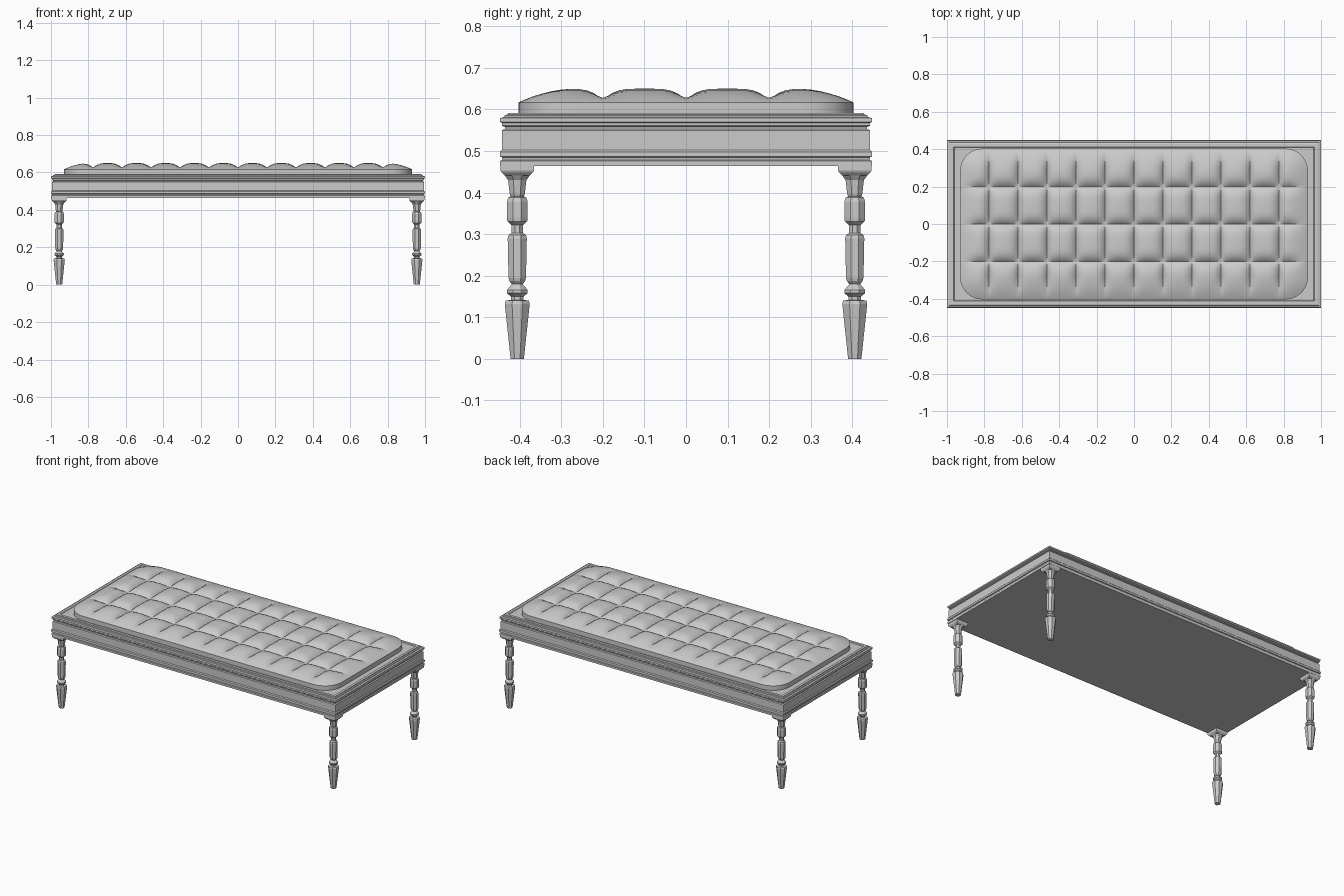
import bpy, bmesh, math

if "Cube" in bpy.data.objects:
    bpy.data.objects.remove(bpy.data.objects["Cube"])


def finish(bm, name, smooth=False):
    bmesh.ops.recalc_face_normals(bm, faces=bm.faces)
    me = bpy.data.meshes.new(name)
    bm.to_mesh(me)
    bm.free()
    ob = bpy.data.objects.new(name, me)
    bpy.context.collection.objects.link(ob)
    if smooth:
        bpy.context.view_layer.objects.active = ob
        ob.select_set(True)
        bpy.ops.object.shade_smooth_by_angle(angle=math.radians(40))
        ob.select_set(False)
    return ob


def skin(bm, rings):
    """Join a stack of equal-length point rings and cap both ends."""
    loops = [[bm.verts.new(p) for p in r] for r in rings]
    n = len(loops[0])
    for a, b in zip(loops, loops[1:]):
        for i in range(n):
            j = (i + 1) % n
            bm.faces.new((a[i], a[j], b[j], b[i]))
    bm.faces.new(loops[0])
    bm.faces.new(loops[-1])


def rect(hx, hy, z, cx=0, cy=0):
    return [(cx + sx * hx, cy + sy * hy, z) for sx, sy in ((-1, -1), (1, -1), (1, 1), (-1, 1))]


def octagon(r, z, cx, cy):
    c = r / math.cos(math.pi / 8)
    return [(cx + c * math.cos(a), cy + c * math.sin(a), z)
            for a in (math.pi / 8 + k * math.pi / 4 for k in range(8))]


# moulded frame: (half depth, height); half length is 0.552 more
FRAME = [(.447, .464), (.447, .476), (.442, .479), (.443, .485), (.448, .487), (.448, .498),
         (.443, .503), (.443, .550), (.436, .553), (.436, .558), (.443, .561), (.443, .567),
         (.447, .570), (.447, .579), (.438, .582), (.436, .586), (.429, .588), (.428, .592),
         (.412, .592), (.408, .588)]
bm = bmesh.new()
skin(bm, [rect(h + .552, h, z) for h, z in FRAME])
finish(bm, "frame")

# faceted turned legs: (half width, height)
LEG = [(.016, 0), (.030, .132), (.028, .140), (.015, .142), (.015, .150), (.025, .158),
       (.025, .166), (.013, .180), (.019, .187), (.021, .195), (.023, .290), (.021, .298),
       (.014, .303), (.014, .322), (.024, .331), (.025, .340), (.025, .378), (.022, .388),
       (.016, .391), (.018, .396), (.022, .430), (.027, .437), (.031, .443)]
for sx, nx in ((-1, "left"), (1, "right")):
    for sy, ny in ((-1, "front"), (1, "back")):
        cx, cy = sx * .956, sy * .406
        bm = bmesh.new()
        skin(bm, [octagon(r, z, cx, cy) for r, z in LEG])
        skin(bm, [rect(r, r, z, cx, cy) for r, z in ((.030, .441), (.038, .449), (.040, .453), (.040, .466))])
        finish(bm, f"{ny}_{nx}_leg")

# tufted cushion
HX, HY, R = .93, .403, .12
CX = [-.775 + .155 * i for i in range(11)]
CY = [-.2, 0, .2]


def coords(creases, half, n):
    """Grid lines bunched towards the creases and the outer edge."""
    stops = [-half] + creases + [half]
    out = [-half]
    for a, b in zip(stops, stops[1:]):
        out += [a + (b - a) * (.5 - .5 * math.cos(math.pi * k / n)) for k in range(1, n + 1)]
    return out


def puff(v, creases, half_cell):
    d = min(abs(v - c) for c in creases)
    return 1 - max(0, 1 - d / half_cell) ** 3.5


def round_corner(x, y):
    dx, dy = abs(x) - (HX - R), abs(y) - (HY - R)
    if dx > 0 and dy > 0:
        s = max(dx, dy) / math.hypot(dx, dy)
        x = math.copysign(HX - R + dx * s, x)
        y = math.copysign(HY - R + dy * s, y)
    return x, y


def inset(x, y):
    dx, dy = abs(x) - (HX - R), abs(y) - (HY - R)
    return max(0, R - math.hypot(max(dx, 0), max(dy, 0)) - min(max(dx, dy), 0))


def height(x, y):
    e = min(1, inset(x, y) / .14)
    edge = 1 - (1 - e) ** 2
    depth = min(1, inset(x, y) / .10)
    p = puff(x, CX, .0775) * puff(y, CY, .09)
    return .617 + .033 * edge * (1 - .85 * depth * (1 - p))


bm = bmesh.new()
xs, ys = coords(CX, HX, 10), coords(CY, HY, 14)
grid = []
for x in xs:
    col = []
    for y in ys:
        px, py = round_corner(x, y)
        col.append(bm.verts.new((px, py, height(px, py))))
    grid.append(col)
for a, b in zip(grid, grid[1:]):
    for j in range(len(ys) - 1):
        bm.faces.new((a[j], b[j], b[j + 1], a[j + 1]))
# cushion side wall
border = [e for e in bm.edges if e.is_boundary]
ext = bmesh.ops.extrude_edge_only(bm, edges=border)["geom"]
for v in ext:
    if isinstance(v, bmesh.types.BMVert):
        v.co.z = .586
finish(bm, "cushion", smooth=True)
